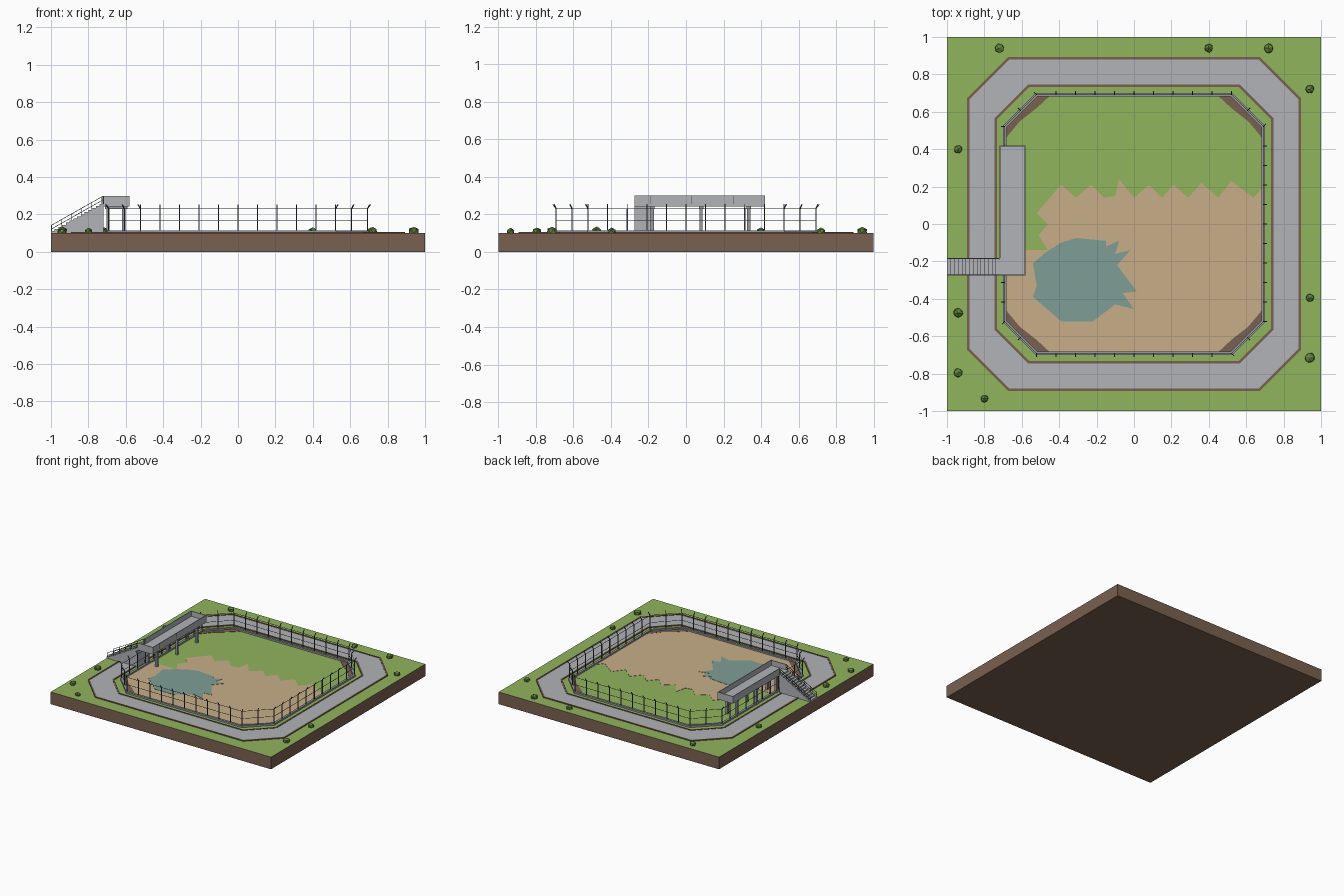
import bpy, bmesh, math, random
from mathutils import Vector

random.seed(4)
if "Cube" in bpy.data.objects:
    bpy.data.objects.remove(bpy.data.objects["Cube"])


def material(name, *rgb):
    """Flat material from 0-255 display values."""
    lin = [((c / 255 + 0.055) / 1.055) ** 2.4 for c in rgb] + [1]
    m = bpy.data.materials.new(name)
    m.use_nodes = True
    m.diffuse_color = lin
    m.node_tree.nodes["Principled BSDF"].inputs["Base Color"].default_value = lin
    return m


grass = material("grass green", 145, 181, 93)
soil = material("soil brown", 122, 97, 80)
sand = material("sand", 200, 174, 136)
water = material("pond water", 126, 158, 150)
concrete = material("concrete", 177, 179, 184)
kerb = material("fence kerb grey", 150, 153, 160)
steel = material("dark steel", 78, 81, 88)
leaf = material("bush green", 98, 130, 60)


def finish(name, bm, *mats):
    bmesh.ops.recalc_face_normals(bm, faces=bm.faces)
    mesh = bpy.data.meshes.new(name)
    bm.to_mesh(mesh)
    bm.free()
    ob = bpy.data.objects.new(name, mesh)
    for m in mats:
        mesh.materials.append(m)
    bpy.context.collection.objects.link(ob)
    return ob


def box(bm, lo, hi):
    vs = bmesh.ops.create_cube(bm, size=1)["verts"]
    for v in vs:
        v.co = [l + (c + 0.5) * (h - l) for l, h, c in zip(lo, hi, v.co)]


def bar(bm, p, q, r=0.002):
    """Square rod between two points."""
    p, q = Vector(p), Vector(q)
    turn = (q - p).to_track_quat("Z", "Y")
    vs = bmesh.ops.create_cube(bm, size=1)["verts"]
    for v in vs:
        c = v.co
        v.co = (p + q) / 2 + turn @ Vector((c.x * 2 * r, c.y * 2 * r, c.z * (q - p).length))


def prism(bm, pts, depth):
    """Extrude an outline of 3D points along a vector."""
    face = bm.faces.new([bm.verts.new(p) for p in pts])
    out = bmesh.ops.extrude_face_region(bm, geom=[face], use_keep_orig=True)["geom"]
    bmesh.ops.translate(bm, vec=depth, verts=[g for g in out if isinstance(g, bmesh.types.BMVert)])
    bmesh.ops.triangulate(bm, faces=[f for f in bm.faces if len(f.verts) > 4])


def plate(name, pts, z, mat):
    bm = bmesh.new()
    prism(bm, [(x, y, 0.0995) for x, y in pts], (0, 0, z - 0.0995))
    return finish(name, bm, mat)


def octagon(h, c):
    """Square of half size h whose straight sides run from -c to c."""
    return [(-c, -h), (c, -h), (h, -c), (h, c), (c, h), (-c, h), (-h, c), (-h, -c)]


def ring(name, inner, outer, z, mat):
    bm = bmesh.new()
    loops = [[bm.verts.new((x, y, k)) for x, y in octagon(*o)]
             for o, k in ((inner, 0.0995), (inner, z), (outer, z), (outer, 0.0995))]
    for a, b in zip(loops, loops[1:] + loops[:1]):
        for i in range(8):
            j = (i + 1) % 8
            bm.faces.new((a[i], a[j], b[j], b[i]))
    return finish(name, bm, mat)


# Ground slab: soil sides, grass on top
bm = bmesh.new()
box(bm, (-1, -1, 0), (1, 1, 0.1))
slab = finish("ground_slab", bm, soil, grass)
for f in slab.data.polygons:
    f.material_index = int(f.normal.z > 0.5)

# Walkway with brown borders
ring("walkway", (0.74, 0.565), (0.885, 0.67), 0.104, concrete)
ring("walkway_outer_border", (0.88, 0.667), (0.892, 0.673), 0.107, soil)
ring("walkway_inner_border", (0.733, 0.56), (0.745, 0.566), 0.107, soil)

# Sand area with a ragged edge
ragged = [(0.69, 0.2), (0.64, 0.14), (0.52, 0.23), (0.45, 0.14), (0.36, 0.22), (0.29, 0.14),
          (0.21, 0.21), (0.15, 0.14), (0.08, 0.21), (0, 0.14), (-0.08, 0.24), (-0.1, 0.15),
          (-0.16, 0.14), (-0.23, 0.21), (-0.31, 0.14), (-0.39, 0.21), (-0.45, 0.14),
          (-0.52, 0.06), (-0.46, 0), (-0.51, -0.06), (-0.46, -0.14), (-0.69, -0.14)]
plate("sand_area", [(-0.69, -0.52), (-0.52, -0.69), (0.52, -0.69), (0.69, -0.52)] + ragged, 0.102, sand)

# Pond
plate("pond", [(-0.54, -0.21), (-0.47, -0.15), (-0.39, -0.1), (-0.31, -0.075), (-0.15, -0.09),
               (-0.15, -0.12), (-0.08, -0.09), (-0.1, -0.16), (-0.02, -0.14), (-0.09, -0.22),
               (0.015, -0.36), (-0.06, -0.37), (0, -0.455), (-0.1, -0.43), (-0.22, -0.52),
               (-0.39, -0.52), (-0.54, -0.39), (-0.52, -0.33)], 0.104, water)

# Bare soil in the four corners
bank = [(0.69, 0.52), (0.52, 0.69), (0.45, 0.685), (0.52, 0.62), (0.61, 0.55), (0.685, 0.46)]
for sx, sy, name in ((1, 1, "back_left"), (-1, 1, "back_right"), (1, -1, "front_left"), (-1, -1, "front_right")):
    plate("bare_soil_" + name, [(x * sx, y * sy) for x, y in bank], 0.103, soil)

# Fence: kerb, posts with outward tips, wires
ring("fence_kerb", (0.682, 0.517), (0.7, 0.525), 0.114, kerb)
posts, wires = bmesh.new(), bmesh.new()
corners = [Vector((x, y, 0)) for x, y in octagon(0.692, 0.522)]
for i, a in enumerate(corners):
    b = corners[(i + 1) % 8]
    along = (b - a).normalized()
    out = Vector((along.y, -along.x, 0)) * 0.017
    n = 2 if i % 2 else 10
    for k in range(n):
        p = a.lerp(b, k / n)
        under_deck = p.x < -0.68 and -0.28 < p.y < 0.42
        top = p + Vector((0, 0, 0.238 if under_deck else 0.23))
        bar(posts, p + Vector((0, 0, 0.1)), top, 0.003)
        if not under_deck:
            bar(posts, top, top + out + Vector((0, 0, 0.023)), 0.0025)
    for z in (0.17, 0.23):
        bar(wires, a + Vector((0, 0, z)), b + Vector((0, 0, z)), 0.0012)
finish("fence_posts", posts, steel)
finish("fence_wires", wires, steel)

# Viewing platform: deck, parapet, legs
X0, X1, Y0, Y1, YS = -0.72, -0.58, -0.275, 0.42, -0.182
bm = bmesh.new()
box(bm, (X0, Y0, 0.242), (X1, Y1, 0.257))
finish("platform_deck", bm, concrete)

bm = bmesh.new()
t = 0.006
box(bm, (X1 - t, Y0, 0.25), (X1, Y1, 0.3))
box(bm, (X0, YS, 0.25), (X0 + t, Y1, 0.3))
for y in (Y0, Y1 - t):
    box(bm, (X0, y, 0.25), (X1, y + t, 0.3))
finish("platform_parapet", bm, concrete)

bm = bmesh.new()
for y in (-0.19, 0.03, 0.25):
    for x in (X0, X1):
        box(bm, (x - 0.001, y, 0.256), (x + 0.001, y + 0.003, 0.299))
finish("parapet_joints", bm, steel)

bm = bmesh.new()
for y in (-0.18, 0.08, 0.335):
    for x in (-0.695, -0.61):
        box(bm, (x - 0.009, y - 0.009, 0.1), (x + 0.009, y + 0.009, 0.23))
    box(bm, (X0 + 0.01, y - 0.012, 0.228), (X1 - 0.01, y + 0.012, 0.243))
finish("platform_legs", bm, kerb)

# Stairs: stepped profile extruded across the width
steps = 14
run, rise = (X0 + 1) / steps, 0.157 / steps
profile = [(X0, 0.0995), (-1, 0.0995)]
for i in range(steps):
    profile += [(-1 + i * run, 0.1 + (i + 1) * rise), (-1 + (i + 1) * run, 0.1 + (i + 1) * rise)]
bm = bmesh.new()
prism(bm, [(x, Y0, z) for x, z in profile], (0, YS - Y0, 0))
finish("stairs", bm, concrete)

# Stair handrails
bm = bmesh.new()
for y in (Y0 + 0.003, YS - 0.003):
    for h in (0.022, 0.042):
        bar(bm, (-0.998, y, 0.1 + h), (X0, y, 0.257 + h), 0.0015)
    for k in range(6):
        x, z = -0.997 + k * 0.054, 0.1 + k * 0.03
        bar(bm, (x, y, z), (x, y, z + 0.043), 0.0015)
finish("stair_handrails", bm, steel)

# Bushes
spots = [(-0.72, 0.94, 0.028), (0.4, 0.94, 0.025), (0.72, 0.94, 0.028), (0.94, 0.72, 0.026),
         (-0.94, 0.4, 0.025), (-0.94, -0.475, 0.029), (-0.94, -0.795, 0.026),
         (-0.8, -0.935, 0.023), (0.94, -0.395, 0.025), (0.94, -0.715, 0.03)]
for i, (x, y, r) in enumerate(spots):
    bm = bmesh.new()
    bmesh.ops.create_icosphere(bm, subdivisions=1, radius=r)
    for v in bm.verts:
        v.co *= random.uniform(0.9, 1.08)
        v.co.z *= 0.8
    bush = finish(f"bush_{i + 1}", bm, leaf)
    bush.location = (x, y, 0.1 + r * 0.4)
    bush.rotation_euler.z = random.uniform(0, math.tau)
